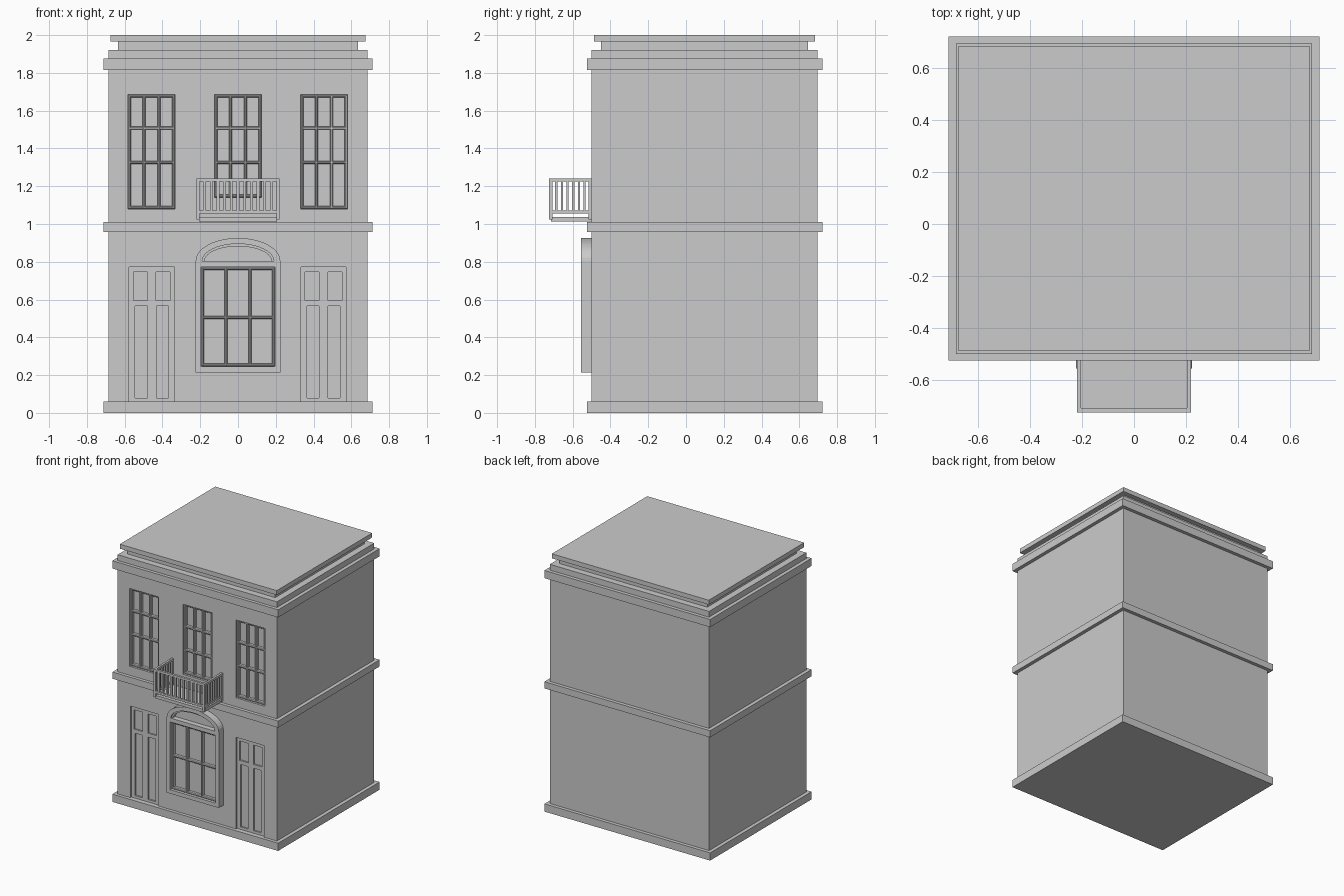
import bpy, bmesh, math

if "Cube" in bpy.data.objects:
    bpy.data.objects.remove(bpy.data.objects["Cube"])


def add_box(bm, x0, x1, y0, y1, z0, z1):
    v = [bm.verts.new((x, y, z)) for z in (z0, z1)
         for x, y in ((x0, y0), (x1, y0), (x1, y1), (x0, y1))]
    for f in ((3, 2, 1, 0), (4, 5, 6, 7), (0, 1, 5, 4), (1, 2, 6, 5), (2, 3, 7, 6), (3, 0, 4, 7)):
        bm.faces.new([v[i] for i in f])


def add_prism(bm, pts, y0, y1):
    a = [bm.verts.new((x, y0, z)) for x, z in pts]
    b = [bm.verts.new((x, y1, z)) for x, z in pts]
    bm.faces.new(a)
    bm.faces.new(b[::-1])
    n = len(pts)
    for i in range(n):
        bm.faces.new((a[i], b[i], b[(i + 1) % n], a[(i + 1) % n]))


def finish(name, bm):
    bmesh.ops.recalc_face_normals(bm, faces=bm.faces)
    me = bpy.data.meshes.new(name)
    bm.to_mesh(me)
    bm.free()
    ob = bpy.data.objects.new(name, me)
    bpy.context.collection.objects.link(ob)
    return ob


def boxes(name, items):
    bm = bmesh.new()
    for b in items:
        add_box(bm, *b)
    return finish(name, bm)


def apply_modifiers(ob):
    dg = bpy.context.evaluated_depsgraph_get()
    me = bpy.data.meshes.new_from_object(ob.evaluated_get(dg))
    ob.modifiers.clear()
    ob.data = me


def cut(ob, cutter):
    cutter.hide_render = True
    m = ob.modifiers.new("cut", 'BOOLEAN')
    m.operation = 'DIFFERENCE'
    m.solver = 'EXACT'
    m.object = cutter
    apply_modifiers(ob)
    bpy.data.objects.remove(cutter)


def arch(hw, z0, spring, top, n=20):
    pts = [(-hw, z0), (hw, z0)] if z0 < spring else []
    return pts + [(hw * math.cos(math.pi * i / n), spring + (top - spring) * math.sin(math.pi * i / n))
                  for i in range(n + 1)]


def window_bars(name, x0, x1, z0, z1, xs, zs, yf, yb, w=0.016):
    # outer frame plus glazing bars with chamfered edges
    h = w / 2
    items = [(x - h, x + h, yf, yb, z0, z1) for x in [x0 + h] + xs + [x1 - h]]
    items += [(x0, x1, yf + 0.001, yb, z - h, z + h) for z in [z0 + h] + zs + [z1 - h]]
    ob = boxes(name, items)
    m = ob.modifiers.new("chamfer", 'BEVEL')
    m.width = 0.005
    m.segments = 1
    apply_modifiers(ob)


# walls with window and door recesses
walls = boxes("walls", [(-0.685, 0.685, -0.5, 0.695, 0.0, 1.92)])
upper = [("left", -0.458, 1.08), ("middle", 0.0, 1.14), ("right", 0.456, 1.08)]
doors = (-0.456, 0.453)
recess = [(x - 0.125, x + 0.125, -0.6, -0.465, z, 1.685) for _, x, z in upper]
recess += [(x - 0.12, x + 0.12, -0.6, -0.488, 0.05, 0.772) for x in doors]
cut(walls, boxes("recess_cutter", recess))

# sunken door panels
panels = []
for x in doors:
    for s in (-1, 1):
        for a, b, z0, z1 in ((0.023, 0.097, 0.595, 0.745), (0.024, 0.088, 0.08, 0.565)):
            p, q = sorted((x + s * a, x + s * b))
            panels.append((p, q, -0.6, -0.476, z0, z1))
cut(walls, boxes("panel_cutter", panels))

for name, x, z in upper:
    window_bars("upper_window_" + name, x - 0.125, x + 0.125, z, 1.685,
                [x - 0.04, x + 0.04], [1.325, 1.507], -0.49, -0.46)

# plinth, string course, cornice and roof
boxes("plinth", [(-0.713, 0.713, -0.525, 0.722, 0.0, 0.06)])
boxes("string_course", [(-0.713, 0.713, -0.525, 0.722, 0.958, 1.01)])
boxes("cornice", [(-0.713, 0.713, -0.525, 0.722, 1.815, 1.875)])
boxes("roof_neck", [(-0.635, 0.635, -0.45, 0.645, 1.91, 1.966)])
boxes("roof_slab", [(-0.675, 0.675, -0.488, 0.684, 1.965, 2.0)])

# arched surround of the ground floor window
bm = bmesh.new()
add_prism(bm, arch(0.224, 0.215, 0.805, 0.926), -0.556, -0.49)
surround = finish("window_surround", bm)
bm = bmesh.new()
add_box(bm, -0.195, 0.195, -0.6, -0.515, 0.245, 0.772)
add_prism(bm, arch(0.19, 0.803, 0.803, 0.895), -0.6, -0.515)
cut(surround, finish("opening_cutter", bm))
window_bars("ground_window", -0.195, 0.195, 0.245, 0.772,
            [-0.063, 0.063], [0.505], -0.54, -0.51)

# raised curved rim inside the fanlight
outer, inner = arch(0.19, 0.803, 0.803, 0.895), arch(0.178, 0.803, 0.803, 0.882)
bm = bmesh.new()
add_prism(bm, outer + inner[::-1], -0.54, -0.51)
finish("fanlight_rim", bm)

# balcony floor and railing
boxes("balcony_floor", [(-0.207, 0.207, -0.716, -0.49, 1.013, 1.037)])
rail = []
for z0, z1 in ((1.056, 1.072), (1.225, 1.242)):
    rail.append((-0.22, 0.22, -0.725, -0.708, z0, z1))
    for s in (-1, 1):
        p, q = sorted((s * 0.22, s * 0.204))
        rail.append((p, q, -0.708, -0.5, z0, z1))
for s in (-1, 1):
    p, q = sorted((s * 0.22, s * 0.204))
    for y in (-0.725, -0.515):
        rail.append((p, q, y, y + 0.017, 1.025, 1.242))
    for i in range(1, 7):
        y = -0.717 + 0.21 * i / 7
        rail.append((p + 0.002, q - 0.002, y - 0.006, y + 0.006, 1.07, 1.227))
for i in range(1, 12):
    x = -0.212 + 0.424 * i / 12
    rail.append((x - 0.0075, x + 0.0075, -0.723, -0.71, 1.07, 1.227))
boxes("balcony_railing", rail)
